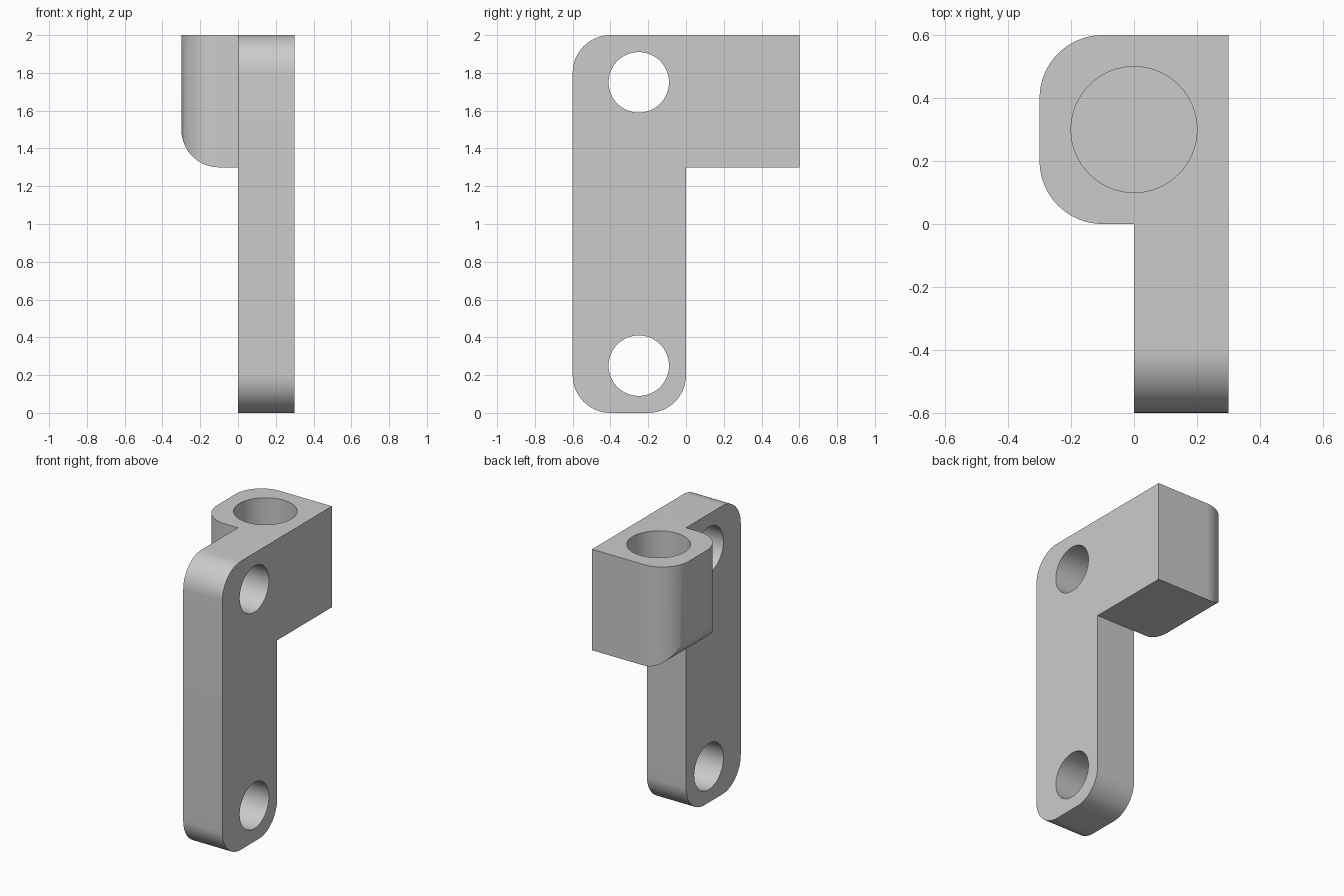
import bpy, bmesh, math
from mathutils import Vector

cube = bpy.data.objects.get("Cube")
if cube:
    bpy.data.objects.remove(cube, do_unlink=True)

grey = bpy.data.materials.new("plain_grey")
grey.use_nodes = True
colour = (0.6, 0.6, 0.6, 1)
grey.diffuse_color = colour
grey.node_tree.nodes["Principled BSDF"].inputs["Base Color"].default_value = colour

R = 0.2  # corner radius
AXES = {"x": (1, 2, 0), "y": (0, 2, 1), "z": (0, 1, 2)}


def outline(corners, steps=16):
    """2D loop from (u, v, rounded) corners; every rounded corner is square."""
    pts = []
    for i, (u, v, rounded) in enumerate(corners):
        p = Vector((u, v))
        if not rounded:
            pts.append(p)
            continue
        a = (Vector(corners[i - 1][:2]) - p).normalized() * R
        b = (Vector(corners[(i + 1) % len(corners)][:2]) - p).normalized() * R
        for k in range(steps + 1):
            t = math.pi / 2 * k / steps
            pts.append(p + a + b - b * math.cos(t) - a * math.sin(t))
    return pts


def circle(u, v, r, n=64):
    return [Vector((u + r * math.cos(2 * math.pi * k / n),
                    v + r * math.sin(2 * math.pi * k / n))) for k in range(n)]


def extrude(name, pts, axis, lo, hi):
    """Prism with outline pts, running from lo to hi along axis."""
    iu, iv, iw = AXES[axis]
    bm = bmesh.new()
    verts = []
    for p in pts:
        co = [0, 0, 0]
        co[iu], co[iv], co[iw] = p.x, p.y, lo
        verts.append(bm.verts.new(co))
    face = bm.faces.new(verts)
    new = bmesh.ops.extrude_face_region(bm, geom=[face])["geom"]
    for v in new:
        if isinstance(v, bmesh.types.BMVert):
            v.co[iw] = hi
    bmesh.ops.recalc_face_normals(bm, faces=bm.faces)
    mesh = bpy.data.meshes.new(name)
    bm.to_mesh(mesh)
    bm.free()
    mesh.materials.append(grey)
    ob = bpy.data.objects.new(name, mesh)
    bpy.context.collection.objects.link(ob)
    return ob


def combine(ob, other, operation):
    bpy.context.view_layer.objects.active = ob
    mod = ob.modifiers.new(operation.lower(), "BOOLEAN")
    mod.operation, mod.solver, mod.object = operation, "EXACT", other
    bpy.ops.object.modifier_apply(modifier=mod.name)
    bpy.data.objects.remove(other, do_unlink=True)


# L-shaped mounting plate
bracket = extrude("bracket", outline([
    (-0.6, 0, True), (0, 0, True), (0, 1.3, False),
    (0.6, 1.3, False), (0.6, 2, False), (-0.6, 2, True)]), "x", 0, 0.3)

# Socket block, rounded in plan and along its lower outer edge
block = extrude("socket_block", outline([
    (-0.3, 0, True), (0.15, 0, False),
    (0.15, 0.6, False), (-0.3, 0.6, True)]), "z", 1.3, 2)
edge_round = extrude("edge_round", outline([
    (-0.3, 1.3, True), (0.5, 1.3, False),
    (0.5, 2.2, False), (-0.3, 2.2, False)]), "y", -0.2, 0.8)
combine(block, edge_round, "INTERSECT")
combine(bracket, block, "UNION")

# Blind socket from the top and two bolt holes through the plate
combine(bracket, extrude("socket_cutter", circle(0, 0.3, 0.2), "z", 1.5, 2.2), "DIFFERENCE")
for z in (0.25, 1.75):
    combine(bracket, extrude("bolt_cutter", circle(-0.25, z, 0.16), "x", -0.2, 0.5), "DIFFERENCE")

# Smooth the rounds, keep the edges crisp
bpy.ops.object.select_all(action="DESELECT")
bracket.select_set(True)
bpy.context.view_layer.objects.active = bracket
bpy.ops.object.shade_smooth_by_angle(angle=math.radians(25))
